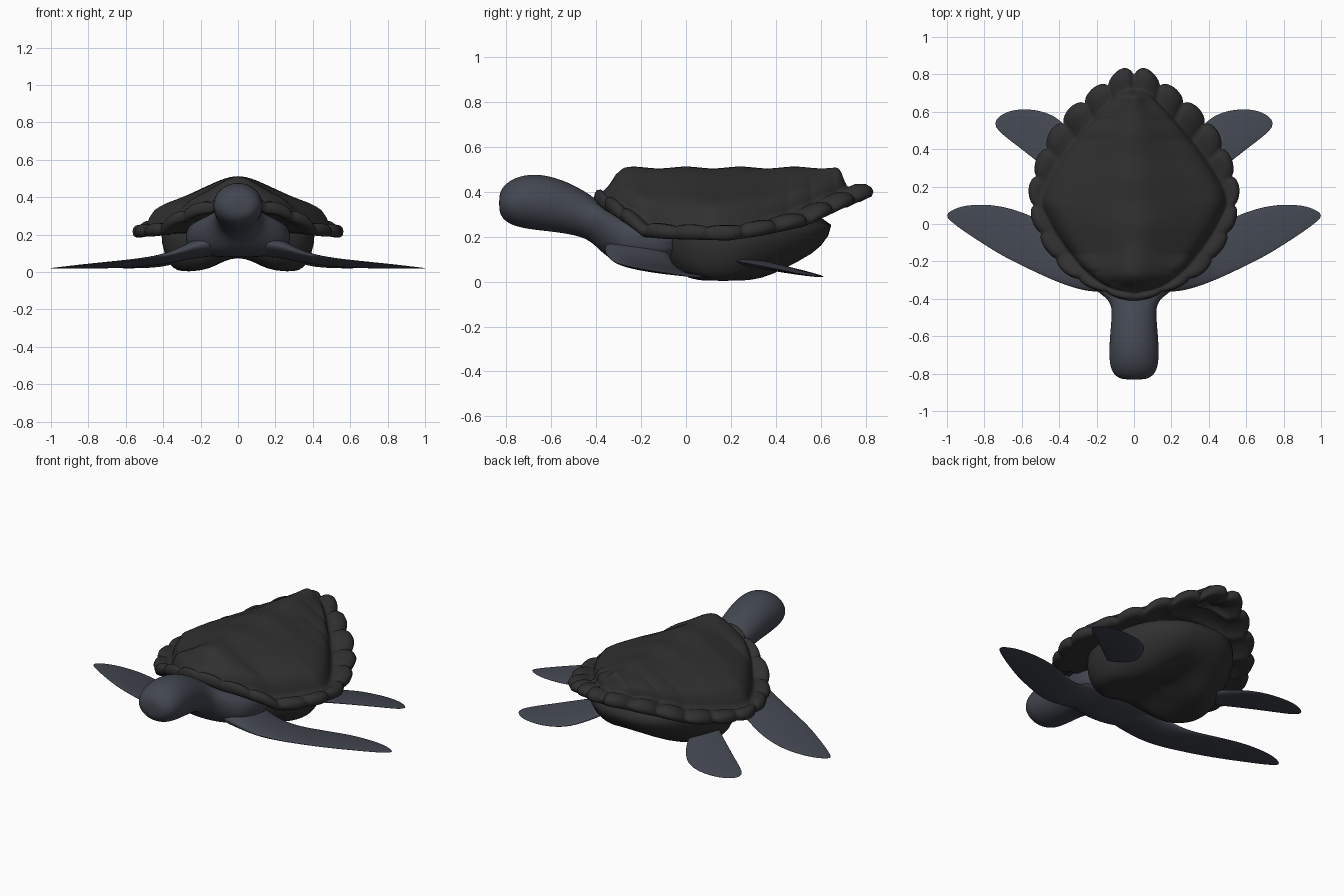
import bpy, bmesh, math
from mathutils import Vector

if "Cube" in bpy.data.objects:
    bpy.data.objects.remove(bpy.data.objects["Cube"])


def material(name, rgb):
    m = bpy.data.materials.new(name)
    m.diffuse_color = (*rgb, 1)
    m.use_nodes = True
    m.node_tree.nodes["Principled BSDF"].inputs["Base Color"].default_value = m.diffuse_color
    return m


SHELL = material("shell_dark", (0.03, 0.03, 0.03))
SKIN = material("skin_grey", (0.055, 0.062, 0.08))


def lerp_table(table, x):
    """Linear lookup in rows of (key, v1, v2, ...); returns a list of values."""
    if x <= table[0][0]:
        return list(table[0][1:])
    for a, b in zip(table, table[1:]):
        if x <= b[0]:
            t = (x - a[0]) / (b[0] - a[0])
            return [p + (q - p) * t for p, q in zip(a[1:], b[1:])]
    return list(table[-1][1:])


def smooth_curve(pts, count):
    """Catmull-Rom curve through pts, resampled evenly by length."""
    p = [Vector(q) for q in pts]
    p = [2 * p[0] - p[1]] + p + [2 * p[-1] - p[-2]]
    dense = []
    for i in range(1, len(p) - 2):
        a, b, c, d = p[i - 1:i + 3]
        for k in range(12):
            t = k / 12
            dense.append(0.5 * (2 * b + (c - a) * t + (2 * a - 5 * b + 4 * c - d) * t * t
                                + (3 * b - a - 3 * c + d) * t ** 3))
    dense.append(p[-2])
    rows, dist = [(0, *dense[0])], 0
    for a, b in zip(dense, dense[1:]):
        dist += (b - a).length
        rows.append((dist, *b))
    return [Vector(lerp_table(rows, dist * i / count)) for i in range(count + 1)]


def loft(name, rings, mat, subdiv=0, caps=True):
    """Skin closed rings of equal length into one smooth object."""
    bm = bmesh.new()
    vr = [[bm.verts.new(co) for co in ring] for ring in rings]
    n = len(vr[0])
    for a, b in zip(vr, vr[1:]):
        for i in range(n):
            j = (i + 1) % n
            bm.faces.new((a[i], a[j], b[j], b[i]))
    if caps:
        bm.faces.new(vr[0])
        bm.faces.new(vr[-1])
    bmesh.ops.remove_doubles(bm, verts=bm.verts, dist=0.0005)
    bmesh.ops.recalc_face_normals(bm, faces=bm.faces)
    me = bpy.data.meshes.new(name)
    bm.to_mesh(me)
    bm.free()
    me.materials.append(mat)
    for f in me.polygons:
        f.use_smooth = True
    ob = bpy.data.objects.new(name, me)
    bpy.context.collection.objects.link(ob)
    if subdiv:
        ob.modifiers.new("smooth", "SUBSURF").levels = subdiv
        ob.modifiers["smooth"].render_levels = subdiv
    return ob


def spow(v, n):
    return math.copysign(abs(v) ** (2 / n), v)


# Carapace: ridged dome running into a scalloped rim
SCUTES, STEP = 11, 10
N = SCUTES * STEP
outer = smooth_curve([(0, -.42), (.18, -.365), (.36, -.27), (.47, -.14), (.54, 0), (.565, .15),
                      (.545, .28), (.49, .42), (.41, .55), (.29, .67), (.18, .755), (.06, .835),
                      (0, .84)], N)
inner = smooth_curve([(0, -.37), (.14, -.335), (.27, -.24), (.39, -.09), (.47, .05), (.495, .13),
                      (.46, .23), (.37, .37), (.25, .52), (.12, .66), (.05, .71), (0, .72)], N)
RIM_Z = [(-.42, .385), (-.3, .305), (-.2, .23), (-.1, .222), (.2, .215), (.35, .235),
         (.55, .275), (.7, .345), (.83, .4)]
SIDE = [(0, 1), (.1, .985), (.2, .93), (.4, .77), (.6, .6), (.8, .46), (.9, .34), (.96, .18), (1, 0)]
END = [(0, 1), (.3, .97), (.55, .72), (.8, .25), (1, 0)]
# rim section: (fraction from inner to outer outline, height offset)
RIM = [(.0, .025), (.15, .022), (.4, .036), (.75, .034), (.93, .02), (1, 0), (.93, -.022),
       (.7, -.032), (.3, -.03), (-.1, -.02)]
DOME_T = [0, .08, .16, .25, .35, .45, .55, .65, .75, .83, .9, .95, .98]

rows = []
for i, (o, q) in enumerate(zip(outer, inner)):
    notch = 1 - abs(math.sin(math.pi * i / STEP)) ** 0.6
    depth = .012 + .03 * i / N
    o = o + (q - o).normalized() * depth * notch
    zr = lerp_table(RIM_Z, o.y)[0]
    anchor = Vector((0, min(max(q.y, -.24), .66)))
    d = q - anchor
    k = abs(d.y) / max(d.length, 1e-6)
    row = []
    for t in DOME_T:
        f = lerp_table(SIDE, t)[0] * (1 - k) + lerp_table(END, t)[0] * k
        p = anchor + d * t
        base = zr + .025
        wave = .004 * math.cos(p.y * 26) * (1 - t)
        row.append((p.x, p.y, base + (.508 - base) * f + wave))
    for t, h in RIM:
        p = q.lerp(o, t)
        row.append((max(p.x, 0), p.y, zr + h - .012 * notch * (.3 < t < 1) * (h > 0)))
    row.append((anchor.x, anchor.y, zr))
    rows.append(row)
full = rows + [[(-x, y, z) for x, y, z in r] for r in rows[-2:0:-1]]
loft("carapace", list(zip(*full)), SHELL, caps=False)

# Plastron: rounded belly with a shallow groove along the middle
BELLY = [(.31, .39, -.09, .68, 1), (.2, .42, -.1, .64, 1), (.11, .4, -.1, .565, 1),
         (.04, .37, -.06, .46, 1), (.005, .33, -.01, .38, 1), (0, .33, 0, .37, .8),
         (0, .33, 0, .37, .55), (0, .33, 0, .37, .3), (0, .33, 0, .37, .1)]
rings = []
for z, w, y0, y1, s in BELLY:
    ring = []
    for i in range(40):
        a = 2 * math.pi * i / 40
        u = spow(math.sin(a), 2.7) * s
        taper = 1 - .3 * max(u, 0)
        x = w * spow(math.cos(a), 2.7) * s * taper
        y = (y0 + y1) / 2 + (y1 - y0) / 2 * u
        lift = .08 * math.exp(-(x / .13) ** 2) * max(0, 1 - z / .12)
        ring.append((x, y, z + lift))
    rings.append(ring)
loft("plastron", rings, SHELL, 1)

# Head, neck and shoulders: (y, low z, high z, half width, squareness)
BODY = [(-.832, .32, .38, .05, 2), (-.822, .285, .415, .09, 2), (-.78, .25, .457, .127, 2),
        (-.7, .232, .482, .135, 2), (-.6, .222, .472, .13, 2), (-.5, .208, .432, .12, 2),
        (-.43, .185, .39, .12, 2), (-.385, .14, .355, .16, 2.1), (-.34, .1, .325, .23, 2.4),
        (-.27, .08, .3, .275, 2.8), (-.15, .075, .29, .285, 3), (0, .09, .28, .26, 3)]
rings = []
for y, lo, hi, w, n in BODY:
    rings.append([(w * spow(math.cos(a), n), y, (lo + hi) / 2 + (hi - lo) / 2 * spow(math.sin(a), n))
                  for a in (2 * math.pi * i / 24 for i in range(24))])
loft("head_and_neck", rings, SKIN, 2)

# Flippers: (x, leading y, trailing y, leading z, trailing z, half thickness)
FRONT = [(.08, -.36, -.06, .16, .13, .06), (.22, -.37, -.07, .145, .12, .055),
         (.32, -.345, -.06, .105, .075, .032), (.42, -.31, -.02, .082, .045, .02),
         (.55, -.25, .05, .066, .028, .014), (.7, -.177, .1, .052, .022, .01),
         (.82, -.1, .108, .04, .02, .008), (.91, -.04, .1, .03, .02, .005),
         (.97, .005, .078, .023, .02, .003), (1, .035, .055, .02, .02, .001)]
REAR = [(.26, .12, .36, .11, .08, .02), (.36, .2, .53, .097, .04, .018),
        (.43, .262, .585, .085, .028, .015), (.51, .325, .612, .073, .022, .012),
        (.6, .397, .619, .058, .021, .009), (.68, .458, .604, .045, .022, .006),
        (.725, .498, .572, .036, .024, .004), (.741, .525, .55, .032, .028, .001)]


def flipper(name, table, side):
    rings = []
    for x, y0, y1, z0, z1, h in table:
        ring = []
        for i in range(16):
            a = 2 * math.pi * i / 16
            t = .5 - .5 * math.cos(a)
            ring.append((side * x, y0 + (y1 - y0) * t, z0 + (z1 - z0) * t + h * math.sin(a)))
        rings.append(ring)
    loft(name, rings, SKIN, 2)


for side, label in ((1, "left"), (-1, "right")):
    flipper("front_flipper_" + label, FRONT, side)
    flipper("rear_flipper_" + label, REAR, side)
